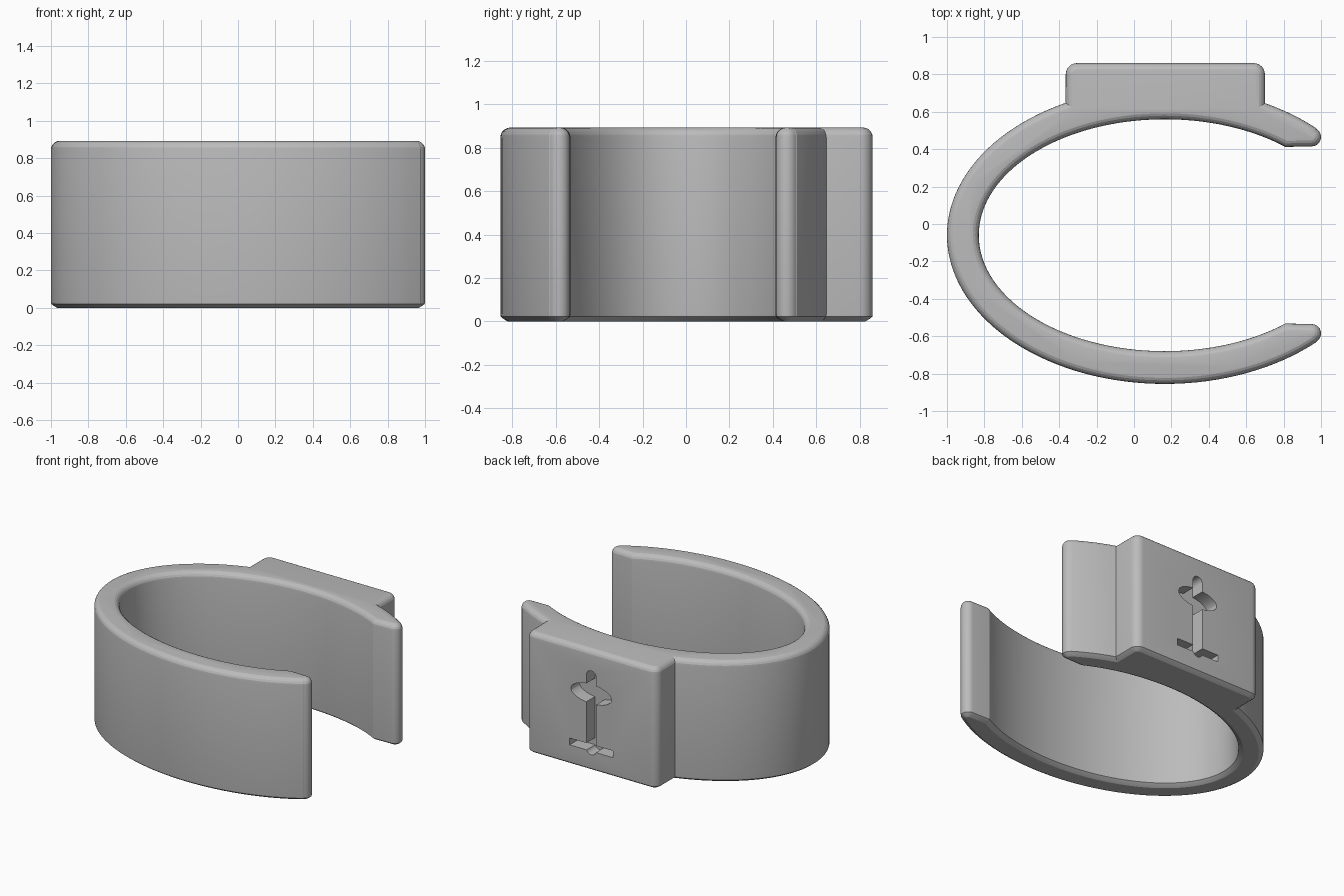
import bpy, bmesh
from math import sin, cos, radians, pi

if "Cube" in bpy.data.objects:
    bpy.data.objects.remove(bpy.data.objects["Cube"])

CX, CY, H = 0.165, -0.06, 0.893          # ellipse centre, cuff height

grey = bpy.data.materials.new("grey")
grey.diffuse_color = (0.5, 0.5, 0.5, 1)
grey.use_nodes = True
grey.node_tree.nodes["Principled BSDF"].inputs["Base Color"].default_value = grey.diffuse_color


def arc(cx, cy, rx, ry, a0, a1, n):
    return [(cx + rx * cos(radians(a0 + (a1 - a0) * i / n)),
             cy + ry * sin(radians(a0 + (a1 - a0) * i / n))) for i in range(n + 1)]


def inset(pts, d):
    """Move a clockwise closed outline inwards by d, with mitred corners."""
    out = []
    for i, (x, y) in enumerate(pts):
        n = []
        for (ax, ay), (bx, by) in ((pts[i - 1], (x, y)), ((x, y), pts[(i + 1) % len(pts)])):
            l = ((bx - ax) ** 2 + (by - ay) ** 2) ** 0.5
            n.append(((by - ay) / l, (ax - bx) / l))
        k = d / (1 + n[0][0] * n[1][0] + n[0][1] * n[1][1])
        out.append((x + k * (n[0][0] + n[1][0]), y + k * (n[0][1] + n[1][1])))
    return out


def loft(name, rings):
    """Skin a stack of 3D rings and cap both ends."""
    bm = bmesh.new()
    rows = [[bm.verts.new(p) for p in r] for r in rings]
    n = len(rows[0])
    for a, b in zip(rows, rows[1:]):
        for i in range(n):
            bm.faces.new((a[i], a[(i + 1) % n], b[(i + 1) % n], b[i]))
    bm.faces.new(rows[0])
    bm.faces.new(rows[-1])
    bmesh.ops.recalc_face_normals(bm, faces=bm.faces)
    me = bpy.data.meshes.new(name)
    bm.to_mesh(me)
    bm.free()
    me.materials.append(grey)
    ob = bpy.data.objects.new(name, me)
    bpy.context.collection.objects.link(ob)
    return ob


# cuff outline: open elliptical band with rounded tips and a block on the back
outline = arc(CX, CY, 1.165, 0.795, -46, -242.9, 72)
outline += arc(-0.305, 0.80, 0.06, 0.06, 180, 90, 6)
outline += arc(0.64, 0.80, 0.06, 0.06, 90, 0, 6)
outline += arc(CX, CY, 1.165, 0.795, 62.65, 46, 8)
outline += arc(0.95, 0.465, 0.05, 0.05, 57, -90, 10)
outline += arc(CX, CY, 0.995, 0.62, 49.6, 310.4, 90)
outline += arc(0.95, -0.585, 0.05, 0.05, 90, -57, 10)

# rounded rims: full quarter round on top, slightly cut-off round below
R = 0.046
levels = [(R * (1 - cos(radians(a))), R * (1 - sin(radians(a))) - 0.012) for a in (48, 32, 16, 0)]
levels[0] = (0.034, 0.0)
levels = [(d, max(z, 0)) for d, z in levels]
levels[0] = (0.034, 0.0)
levels[1] = (0.016, 0.010)
levels += [(R * (1 - cos(radians(a))), H - R * (1 - sin(radians(a)))) for a in range(0, 91, 18)]
cuff = loft("cuff", [[(x, y, z) for x, y in inset(outline, d)] for d, z in levels])

# engraved emblem: upright slot, oval and foot bar
MX, DEPTH = 0.168, 0.10
slot = arc(MX, 0.70, 0.04, 0.04, 0, 180, 12) + arc(MX, 0.163, 0.04, 0.04, 180, 360, 12)
oval = arc(MX, 0.57, 0.165, 0.07, 0, 350, 35)
bar = [(MX - 0.175, 0.15), (MX + 0.175, 0.15), (MX + 0.175, 0.20), (MX - 0.175, 0.20)]
bpy.context.view_layer.objects.active = cuff
for name, shape in (("slot", slot), ("oval", oval), ("foot_bar", bar)):
    cutter = loft(name + "_cutter", [[(x, y, z) for x, z in shape] for y in (0.86 - DEPTH, 0.95)])
    cutter.hide_render = True
    mod = cuff.modifiers.new(name, 'BOOLEAN')
    mod.operation, mod.solver, mod.object = 'DIFFERENCE', 'EXACT', cutter
    bpy.ops.object.modifier_apply(modifier=mod.name)
    bpy.data.objects.remove(cutter)

# smooth walls, crisp rim steps
cuff.select_set(True)
bpy.ops.object.shade_smooth_by_angle(angle=radians(15.5))
